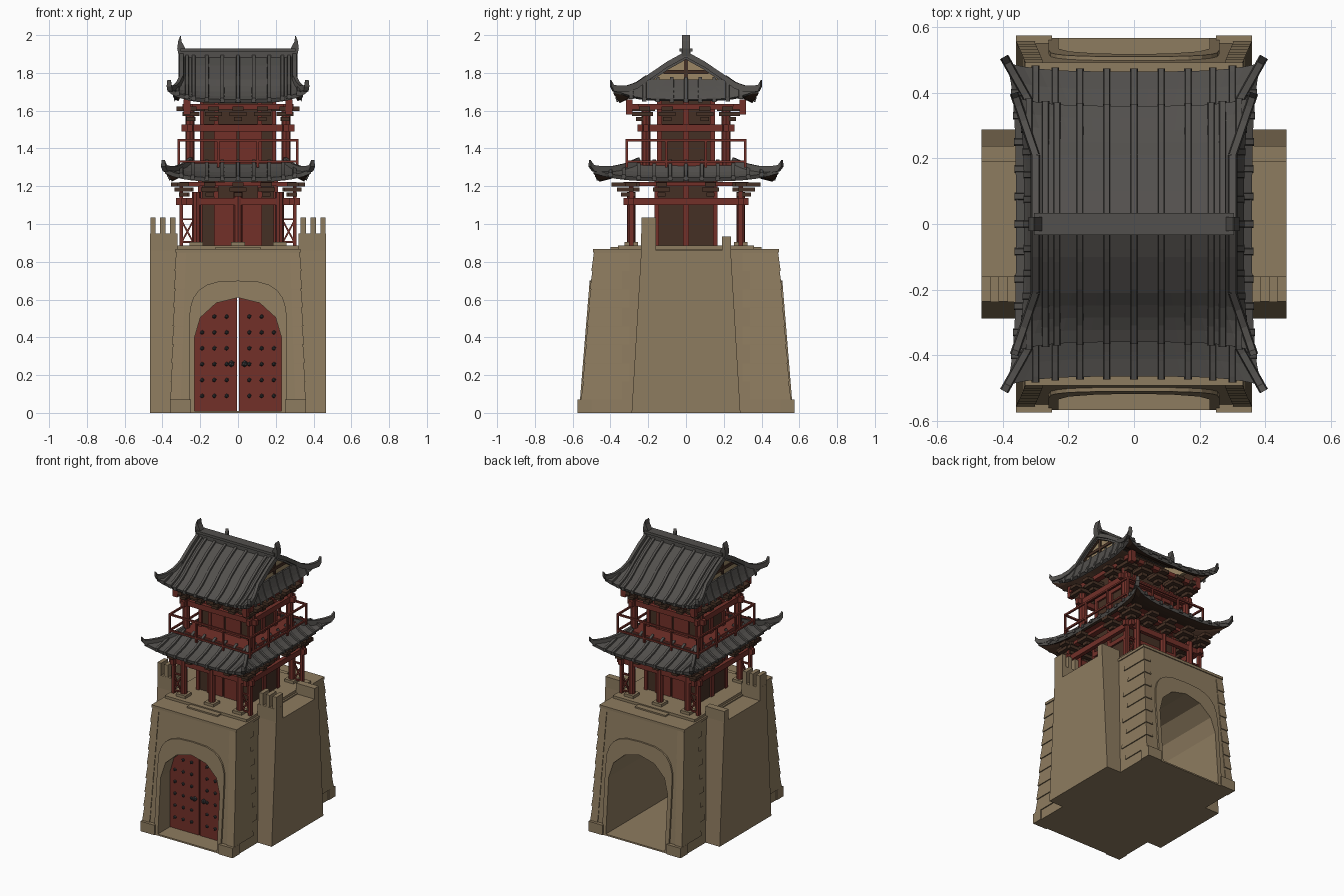
import bpy, bmesh, math
from mathutils import Vector, Matrix

if "Cube" in bpy.data.objects:
    bpy.data.objects.remove(bpy.data.objects["Cube"])

def material(name, rgb):
    m = bpy.data.materials.new(name)
    m.use_nodes = True
    m.diffuse_color = (*rgb, 1)
    m.node_tree.nodes["Principled BSDF"].inputs["Base Color"].default_value = (*rgb, 1)
    return m

STONE = material("sandstone", (0.27, 0.2, 0.115))
PLASTER = material("gable plaster", (0.33, 0.24, 0.13))
TILE = material("grey roof tile", (0.085, 0.08, 0.074))
RED = material("red timber", (0.17, 0.03, 0.022))
BROWN = material("dark brown timber", (0.06, 0.03, 0.018))
IRON = material("iron", (0.04, 0.04, 0.042))
S = (-1, 1)

def finish(name, bm, *mats):
    bmesh.ops.recalc_face_normals(bm, faces=bm.faces)
    me = bpy.data.meshes.new(name)
    bm.to_mesh(me)
    bm.free()
    ob = bpy.data.objects.new(name, me)
    bpy.context.collection.objects.link(ob)
    for m in mats:
        me.materials.append(m)
    return ob

def loft(bm, rings):
    """Skin a list of closed rings and cap both ends."""
    vs = [[bm.verts.new(p) for p in r] for r in rings]
    n = len(vs[0])
    for a, b in zip(vs, vs[1:]):
        for i in range(n):
            bm.faces.new((a[i], a[(i + 1) % n], b[(i + 1) % n], b[i]))
    bm.faces.new(vs[0])
    bm.faces.new(vs[-1])

def rect(x0, x1, y0, y1, z):
    return [(x0, y0, z), (x1, y0, z), (x1, y1, z), (x0, y1, z)]

def boxes(name, mat, items):
    """Each item is x range, y range, z range."""
    bm = bmesh.new()
    for x0, x1, y0, y1, z0, z1 in items:
        loft(bm, [rect(x0, x1, y0, y1, z) for z in (z0, z1)])
    return finish(name, bm, mat)

def block(x, y, z0, z1, sx, sy):
    return (x - sx, x + sx, y - sy, y + sy, z0, z1)

def columns(name, mat, spots, r, z0, z1):
    bm = bmesh.new()
    for x, y in spots:
        bmesh.ops.create_cone(bm, cap_ends=True, segments=8, radius1=r, radius2=r, depth=z1 - z0,
                              matrix=Matrix.Translation((x, y, (z0 + z1) / 2)))
    return finish(name, bm, mat)

def arch(w, spring, top, power, n, base):
    pts = [(w, base)]
    for i in range(n + 1):
        a = math.pi * i / n
        c, s = math.cos(a), max(0, math.sin(a))
        pts.append((math.copysign(w * abs(c) ** power, c), spring + (top - spring) * s ** power))
    return pts + [(-w, base)]

def cut(ob, pts):
    bm = bmesh.new()
    loft(bm, [[(x, y, z) for x, z in pts] for y in S])
    cutter = finish("arch_cutter", bm)
    cutter.hide_render = True
    mod = ob.modifiers.new("arch", "BOOLEAN")
    mod.operation, mod.object, mod.solver = "DIFFERENCE", cutter, "EXACT"
    bpy.context.view_layer.objects.active = ob
    bpy.ops.object.modifier_apply(modifier=mod.name)
    bpy.data.objects.remove(cutter)

# --- Stone gatehouse ---
def wall_x(z): return 0.355 - 0.03 * z / 0.86
def wall_y(z): return 0.555 - 0.07 * z / 0.86

opening = arch(0.23, 0.4, 0.61, 1, 6, 0.01)
bm = bmesh.new()
loft(bm, [rect(-wall_x(z), wall_x(z), -wall_y(z), wall_y(z), z) for z in (0, 0.86)])
cut(finish("gatehouse_base", bm, STONE), opening)

for s, label in ((-1, "front"), (1, "back")):
    bm = bmesh.new()
    ring = arch(0.26, 0.45, 0.7, 0.65, 12, 0)
    loft(bm, [[(x, s * (wall_y(z) + d), z) for x, z in ring] for d in (0.012, -0.05)])
    cut(finish(label + "_arch_surround", bm, STONE), opening)

# Corner plinths and tapered stone courses
boxes("corner_plinths", STONE, [(min(a * .25, a * .36), max(a * .25, a * .36), min(b * .5, b * .575),
                                 max(b * .5, b * .575), 0, .07) for a in S for b in S])
bm = bmesh.new()
courses = 8
for i in range(courses):
    z0 = 0.07 + i * 0.78 / courses
    z1 = z0 + 0.76 / courses
    for a in S:
        for b in S:
            rings = []
            for z, out in ((z0, 0.007), (z1, 0.002)):
                xs = sorted((a * (wall_x(z) - 0.05), a * (wall_x(z) + out)))
                ys = sorted((b * (0.3 if i % 2 else 0.34), b * (wall_y(z) + out)))
                rings.append(rect(*xs, *ys, z))
            loft(bm, rings)
finish("corner_courses", bm, STONE)

# Adjoining wall stubs with parapets
bm = bmesh.new()
for a in S:
    xs = sorted((a * 0.28, a * 0.465))
    loft(bm, [rect(*xs, -y, y, z) for z, y in ((0, 0.288), (0.86, 0.237))])
finish("side_walls", bm, STONE)
parapet = []
for a in S:
    xs = sorted((a * 0.32, a * 0.465))
    parapet += [(*xs, -.237, -.16, .85, .95), (*xs, .19, .237, .85, .935)]
    parapet += [block(a * x, -.198, .94, 1.035, .0145, .038) for x in (.345, .398, .45)]
boxes("parapets", STONE, parapet)

# Paved platform
boxes("platform", STONE, [block(0, 0, .85, .868, .332, .492), block(0, 0, .86, .886, .32, .36),
                          block(0, 0, .86, .878, .12, .4)])

# --- Gate doors ---
bm = bmesh.new()
for a in S:
    half = [(max(x, 0.004) * a, z) for x, z in opening if x > -0.001]
    half.append((0.004 * a, 0.01))
    loft(bm, [[(x, y, z) for x, z in half] for y in (-0.43, -0.41)])
finish("gate_doors", bm, RED)
bm = bmesh.new()
studs = [(x, .09 + .084 * i, .012) for i in range(6) for x in (.06, .125, .19) if i < 5 or x < .15]
for x, z, r in studs + [(.035, .26, .018)]:
    for a in S:
        bmesh.ops.create_icosphere(bm, subdivisions=1, radius=r, matrix=Matrix.Translation((a * x, -.432, z)))
finish("door_studs_and_handles", bm, IRON)
boxes("door_bar_brackets", BROWN, [block(a * .1, -.39, .25, .29, .06, .022) for a in S])

# --- Timber storeys ---
def ring_beams(x, y, over, z0, z1, t):
    return ([block(0, s * y, z0, z1, x + over, t) for s in S] +
            [block(s * x, 0, z0, z1, t, y + over) for s in S])

def storey(label, core, z0, z1, door_top):
    cx, cy = core
    boxes(label + "_walls", BROWN, [block(0, 0, z0, z1, cx, cy)])
    boxes(label + "_door_panels", RED, [block(a * .056, s * cy, z0, door_top, .05, .009) for s in S for a in S])
    trim = [block(a * x, s * cy, z0, z1, .011, .013) for a in S for s in S for x in (.115, cx)]
    trim += [block(s * cx, 0, z0, z1, .012, .016) for s in S]
    trim += [block(0, 0, door_top, door_top + .03, cx + .012, cy + .012)]
    boxes(label + "_wall_frame", RED, trim)

def brackets(name, xs, ys, x, y, z):
    items = []
    spots = [(a, s * y, 0) for a in xs for s in S] + [(s * x, b, 1) for b in ys for s in S]
    for px, py, side in spots:
        for k, (wide, deep) in enumerate(((.022, .024), (.045, .045), (.03, .075))):
            sx, sy = (deep, wide) if side else (wide, deep)
            items.append(block(px, py, z + k * .027, z + k * .027 + .022, sx, sy))
    boxes(name, BROWN, items)

storey("lower", (.2, .155), .88, 1.26, 1.1)
front_spots = [(x, s * .29) for x in (-.22, 0, .22) for s in S]
columns("lower_columns", RED, front_spots, .023, .88, 1.17)
boxes("column_bases", STONE, [block(x, y, .87, .905, .036, .036) for x, y in front_spots])
boxes("corner_posts", RED, [block(a * .3, s * .29, .88, 1.2, .01, .012) for a in S for s in S])
boxes("lower_beams", RED, ring_beams(.285, .29, .042, 1.1, 1.138, .014) +
      ring_beams(.28, .3, .03, 1.2, 1.222, .02))
brackets("lower_brackets", (-.29, -.15, 0, .15, .29), (-.29, -.13, .13, .29), .28, .32, 1.145)

# Crossed braces beside the corner posts
bm = bmesh.new()
for a in S:
    for s in S:
        for d in S:
            m = Matrix.Translation((a * .268, s * .29, .96)) @ Matrix.Rotation(d * .5, 4, "Y")
            bmesh.ops.create_cube(bm, size=1, matrix=m @ Matrix.Diagonal((.009, .009, .12, 1)))
        for z in (.9, 1.02):
            loft(bm, [rect(a * .268 - .035, a * .268 + .035, s * .29 - .006, s * .29 + .006, h) for h in (z, z + .01)])
finish("cross_braces", bm, RED)

storey("upper", (.19, .14), 1.3, 1.7, 1.5)
columns("upper_columns", RED, [(a * .255, s * .212) for a in S for s in S], .024, 1.31, 1.6)
boxes("upper_beams", RED, ring_beams(.255, .212, .045, 1.49, 1.528, .014) +
      ring_beams(.26, .27, .035, 1.605, 1.635, .02))
brackets("upper_brackets", (-.25, -.13, 0, .13, .25), (-.22, -.1, .1, .22), .25, .24, 1.545)
boxes("eave_drop_posts", RED, [block(a * .27, s * .3, 1.58, 1.66, .018, .018) for a in S for s in S])

# Balcony
boxes("balcony_floor", RED, [block(0, 0, 1.305, 1.33, .27, .27)])
rail = ring_beams(.313, .313, .006, 1.437, 1.449, .006) + ring_beams(.313, .313, .006, 1.325, 1.337, .006)
rail += [block(s * .313, p, 1.3, 1.44, .006, .006) for s in S for p in (-.313, -.105, .105, .313)]
rail += [block(p, s * .313, 1.3, 1.44, .006, .006) for s in S for p in (-.105, .105)]
boxes("balcony_railing", RED, rail)

# --- Tiled roofs; each row is distance out, half length, height ---
FLARE = 0.025

def surf(rows, lift, t, c=None, u=1):
    i = max(0, min(int(t), len(rows) - 2))
    out, half, z = (p + (q - p) * (t - i) for p, q in zip(rows[i], rows[i + 1]))
    c = half * u if c is None else c
    bend, near = abs(c / half) ** 4, max(0, 1 - t)
    sag = 0.012 * math.sin(math.pi * t) if 0 < t < 1 else 0
    return Vector((c, -out - FLARE * bend * near, z + lift * bend * near ** 2 - sag))

def sweep(bm, path, w, h):
    d = path[-1] - path[0]
    side = Vector((-d.y, d.x, 0)).normalized() * w
    lo, hi = Vector((0, 0, -.012)), Vector((0, 0, h))
    loft(bm, [[p - side + lo, p + side + lo, p + side * .7 + hi, p - side * .7 + hi] for p in path])

def roof(label, front, side, lift, front_ribs, side_ribs):
    panels, ribs, hips = bmesh.new(), bmesh.new(), bmesh.new()
    for k in range(4):
        rows, spots = (side, side_ribs) if k % 2 else (front, front_ribs)
        turn = Matrix.Rotation(k * math.pi / 2, 3, "Z")
        n, last = 16, len(rows) - 1
        grid = [[panels.verts.new(turn @ surf(rows, lift, j / 4, u=2 * i / n - 1)) for i in range(n + 1)]
                for j in range(4 * last + 1)]
        for a, b in zip(grid, grid[1:]):
            for i in range(n):
                panels.faces.new((a[i], a[i + 1], b[i + 1], b[i]))
        for c in [s * x for x in spots for s in (S if x else (1,))]:
            h0, h1 = rows[0][1], rows[1][1]
            end = last if abs(c) <= h1 else (h0 - abs(c)) / (h0 - h1)
            sweep(ribs, [turn @ surf(rows, lift, -.04 + (end + .04) * j / 8, c=c) for j in range(9)], .012, .012)
        path = [turn @ surf(rows, lift, t) for t in (-.08, 0, .15, .4, .7, 1)]
        path[0].z += .025
        sweep(hips, path, .014, .022)
        if last > 1:
            for s in S:
                sweep(hips, [turn @ surf(rows, lift, t, u=s) for t in (1, 2, 3)], .015, .02)
    bmesh.ops.remove_doubles(panels, verts=panels.verts, dist=0.0005)
    ob = finish(label + "_roof", panels, TILE, BROWN)
    mod = ob.modifiers.new("thickness", "SOLIDIFY")
    mod.thickness, mod.offset = 0.022, -1
    mod.material_offset = 1
    mod.material_offset_rim = 0
    finish(label + "_tile_ribs", ribs, TILE)
    finish(label + "_hip_ridges", hips, TILE)

roof("lower", [(.465, .385, 1.245), (.25, .25, 1.33)], [(.36, .49, 1.245), (.25, .25, 1.33)], .045,
     (0, .083, .165, .24, .3), (0, .084, .168, .25, .33, .4))
roof("upper", [(.36, .36, 1.66), (.21, .3, 1.765), (.1, .3, 1.84), (0, .3, 1.895)],
     [(.335, .385, 1.66), (.3, .21, 1.765)], .055,
     (0, .083, .165, .235, .27, .32), (0, .075, .15, .22, .29))

# Gable ends
bm = bmesh.new()
for s in S:
    loft(bm, [[(x * s, -.21, 1.75), (x * s, .21, 1.75), (x * s, .1, 1.825), (x * s, 0, 1.88), (x * s, -.1, 1.825)]
              for x in (.26, .282)])
finish("gable_panels", bm, PLASTER)
boxes("gable_timbers", BROWN, [b for s in S for b in (block(s * .282, 0, 1.795, 1.815, .008, .12),
                                                     block(s * .282, 0, 1.77, 1.88, .007, .01))])

# Main ridge and upswept end ornaments
boxes("main_ridge", TILE, [block(0, 0, 1.87, 1.915, .3, .024), block(0, 0, 1.912, 1.93, .305, .034)])
bm = bmesh.new()
horn = [(.265, 1.9), (.312, 1.88), (.322, 1.93), (.316, 1.97), (.304, 2.0), (.298, 1.965), (.285, 1.94)]
for s in S:
    loft(bm, [[(s * x, y, z) for x, z in horn] for y in (-.022, .022)])
finish("ridge_end_ornaments", bm, TILE)
